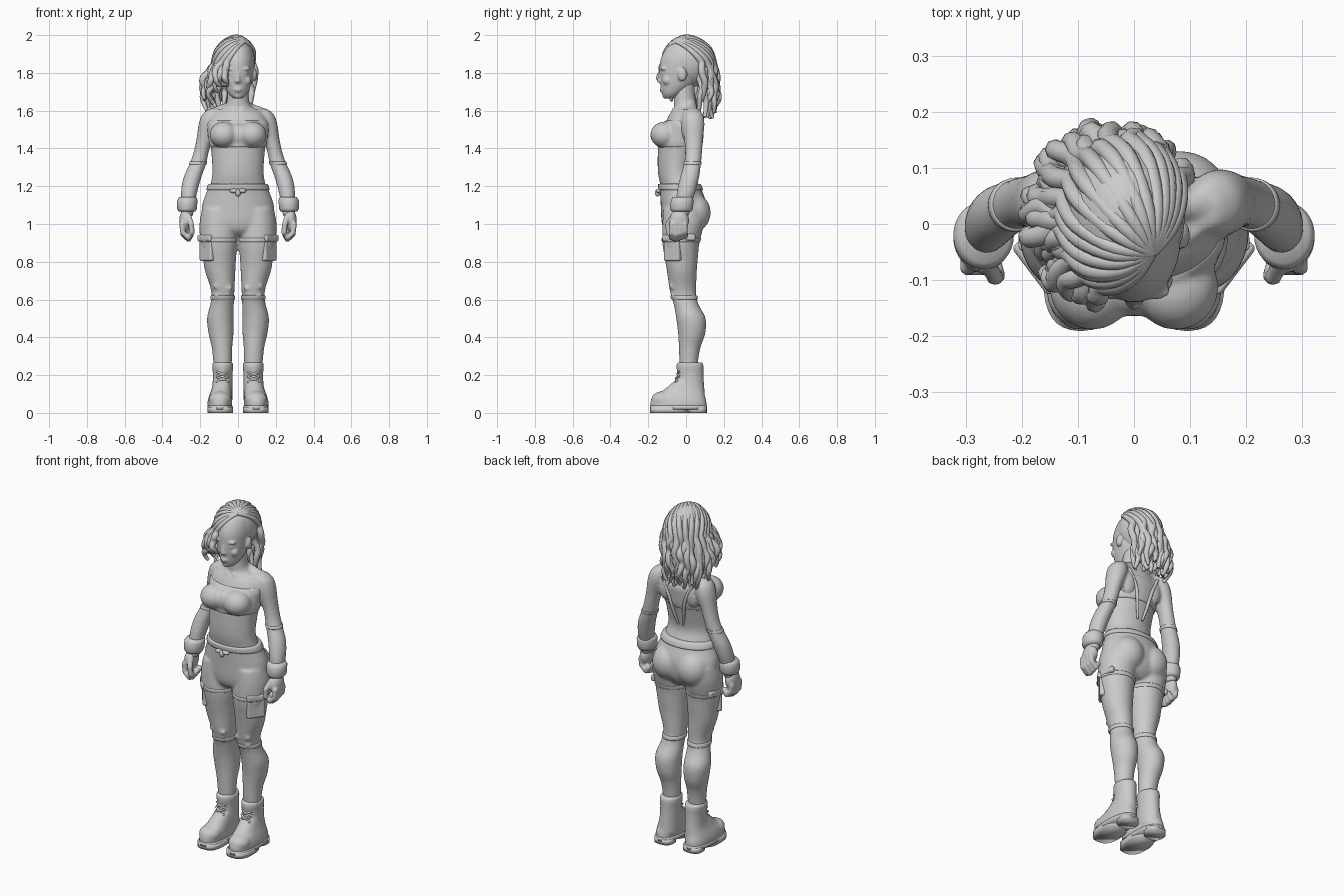
import bpy, bmesh, math, random
from mathutils import Vector, Matrix

random.seed(4)
old = bpy.data.objects.get("Cube")
if old:
    bpy.data.objects.remove(old, do_unlink=True)
clay = bpy.data.materials.new("plain_grey")
clay.use_nodes = True
clay.diffuse_color = (.6, .6, .6, 1)
clay.node_tree.nodes["Principled BSDF"].inputs["Base Color"].default_value = (.6, .6, .6, 1)
SIDES = (1, -1)

def dense(rings, steps=6):
    """Smooth a list of sections: z, centre x, centre y, half width, half depth."""
    pts = [rings[0], *rings, rings[-1]]
    out = []
    for i in range(1, len(pts) - 2):
        for t in (k / steps for k in range(steps)):
            out.append(tuple(q + t * (r - p) / 2 + t * t * (2 * p - 5 * q + 4 * r - s) / 2
                             + t ** 3 * (3 * q - p - 3 * r + s) / 2 for p, q, r, s in zip(*pts[i - 1:i + 3])))
    return out + [rings[-1]]

def section(rings, z):
    path = sorted(dense(rings))
    a, b = next((a, b) for a, b in zip(path, path[1:]) if a[0] <= z <= b[0])
    return Vector(a).lerp(Vector(b), (z - a[0]) / (b[0] - a[0]))

def loft(bm, rings, side=1, power=1, n=32):
    loops = []
    for z, cx, cy, rx, ry in rings:
        loops.append([])
        for i in range(n):
            c, s = math.cos(math.tau * i / n), math.sin(math.tau * i / n)
            x, y = math.copysign(abs(c) ** power, c) * rx, math.copysign(abs(s) ** power, s) * ry
            loops[-1].append(bm.verts.new((side * cx + x, cy + y, z)))
    for a, b in zip(loops, loops[1:]):
        for i in range(n):
            j = (i + 1) % n
            bm.faces.new((a[i], a[j], b[j], b[i]))
    bm.faces.new(loops[0])
    bm.faces.new(loops[-1])

def ball(bm, centre, radii, n=24):
    x, y, z = centre
    angles = [.06 + (math.pi - .12) * k * 2 / n for k in range(n // 2 + 1)]
    loft(bm, [(z - math.cos(a) * radii[2], x, y, math.sin(a) * radii[0], math.sin(a) * radii[1])
              for a in angles], n=n)

def chain(bm, points, radius):
    for a, b in zip(points, points[1:]):
        for k in range(6):
            ball(bm, Vector(a).lerp(Vector(b), k / 5), (radius,) * 3, 12)

def box(bm, centre, size, turn):
    m = Matrix.Translation(centre) @ Matrix.Rotation(turn, 4, 'Z') @ Matrix.Diagonal((*size, 1))
    bmesh.ops.create_cube(bm, size=1, matrix=m)

def band(bm, rings, low, high, grow, side=1):
    """A raised strip that follows a lofted part."""
    lip = (high - low) * .2
    out = []
    for z, g in ((low, -.004), (low, grow * .7), (low + lip, grow),
                 (high - lip, grow), (high, grow * .7), (high, -.004)):
        _, cx, cy, rx, ry = section(rings, z)
        out.append((z, cx, cy, rx + g, ry + g))
    loft(bm, out, side)

def finish(name, bm, voxel=0, bevel=0):
    bmesh.ops.recalc_face_normals(bm, faces=bm.faces)
    me = bpy.data.meshes.new(name)
    bm.to_mesh(me)
    bm.free()
    me.materials.append(clay)
    me.polygons.foreach_set("use_smooth", [not bevel] * len(me.polygons))
    ob = bpy.data.objects.new(name, me)
    bpy.context.collection.objects.link(ob)
    if voxel:
        mod = ob.modifiers.new("fuse", 'REMESH')
        mod.mode, mod.voxel_size, mod.use_smooth_shade = 'VOXEL', voxel, True
        ob.modifiers.new("soften", 'SMOOTH').iterations = 4
    if bevel:
        mod = ob.modifiers.new("round", 'BEVEL')
        mod.width, mod.segments = bevel, 3

def strands(name, paths, radius):
    cu = bpy.data.curves.new(name, 'CURVE')
    cu.dimensions, cu.bevel_depth, cu.bevel_resolution = '3D', radius, 2
    cu.use_fill_caps, cu.resolution_u = True, 3
    for path in paths:
        sp = cu.splines.new('NURBS')
        sp.points.add(len(path) - 1)
        for p, (co, r) in zip(sp.points, path):
            p.co, p.radius = (*co, 1), r
        sp.use_endpoint_u, sp.order_u = True, 3
    cu.materials.append(clay)
    bpy.context.collection.objects.link(bpy.data.objects.new(name, cu))

TORSO = [(1.1, 0, -.01, .17, .11), (1.2, 0, -.035, .148, .1), (1.27, 0, -.052, .136, .096),
         (1.36, 0, -.045, .14, .105), (1.46, 0, -.03, .152, .113), (1.53, 0, -.012, .158, .1),
         (1.58, 0, -.005, .135, .083), (1.61, 0, 0, .085, .066), (1.64, 0, -.005, .062, .06),
         (1.7, 0, -.01, .055, .056), (1.76, 0, -.01, .055, .056)]
ARM = [(1.61, .125, .03, .028, .034), (1.58, .142, .035, .048, .054), (1.53, .154, .038, .054, .06),
       (1.45, .177, .04, .043, .05), (1.38, .195, .04, .04, .045), (1.32, .212, .034, .044, .045),
       (1.25, .24, .02, .047, .05), (1.18, .257, .003, .044, .05), (1.1, .266, -.015, .036, .042),
       (1.04, .27, -.03, .032, .045)]
PELVIS = [(.94, 0, -.02, .1, .07), (.97, 0, -.018, .16, .1), (1.02, 0, -.012, .19, .118),
          (1.1, 0, -.012, .19, .122), (1.17, 0, -.025, .166, .113), (1.215, 0, -.036, .15, .106)]
LEG = [(1.08, .1, -.01, .09, .11), (1, .104, -.015, .1, .11), (.9, .101, -.027, .098, .098),
       (.82, .098, -.025, .088, .088), (.75, .094, -.022, .08, .079), (.67, .083, -.018, .065, .072),
       (.62, .08, -.012, .06, .067), (.57, .085, .002, .063, .066), (.5, .093, .026, .071, .078),
       (.42, .09, .03, .066, .072), (.35, .085, .02, .055, .058), (.28, .082, .015, .05, .05),
       (.2, .082, .015, .045, .045)]
HEAD = [(1.665, 0, -.085, .025, .03), (1.69, 0, -.072, .05, .055), (1.74, 0, -.045, .07, .09),
        (1.8, 0, -.03, .08, .11), (1.87, 0, -.02, .083, .115), (1.93, 0, -.005, .07, .1), (1.97, 0, 0, .04, .06)]
SHAFT = [(.06, .085, .03, .055, .072), (.12, .083, .022, .054, .076), (.2, .081, .023, .052, .07),
         (.245, .081, .021, .056, .072), (.268, .081, .021, .054, .068)]
FOOT = [(.02, .096, -.038, .066, .148), (.06, .096, -.04, .065, .148), (.09, .093, -.035, .06, .135),
        (.12, .088, -.012, .054, .108), (.17, .083, .015, .046, .076)]
CUFF = [(1.065, .27, -.024, .044, .052), (1.08, .27, -.024, .052, .06),
        (1.125, .268, -.02, .054, .06), (1.142, .266, -.018, .046, .052)]
names = ("torso", "head", "top", "trousers", "hems", "pockets", "hands", "cuffs", "boots", "soles", "hair")
torso, head, top, trousers, hems, pockets, hands, cuffs, boots, soles, hair = (bmesh.new() for _ in names)
laces, straps, locks = [], [], []

# Centre parts: neck and torso, face, chest top, pelvis, buckle
loft(torso, dense(TORSO))
loft(head, dense(HEAD))
chain(head, [(0, -.132, 1.805), (0, -.146, 1.757)], .01)
ball(head, (0, -.128, 1.714), (.023, .013, .006))
ball(head, (0, -.126, 1.703), (.019, .013, .006))
ball(head, (0, -.106, 1.68), (.024, .02, .018))
band(top, TORSO, 1.405, 1.55, .006)
ball(top, (0, -.12, 1.47), (.06, .045, .06))
loft(trousers, dense(PELVIS))
band(hems, PELVIS, 1.18, 1.213, .007)
ball(hems, (0, -.15, 1.165), (.014, .014, .02))

for s in SIDES:
    # Arms, collarbones and shoulder blades
    loft(torso, dense(ARM), s)
    chain(torso, [(s * .025, -.065, 1.6), (s * .13, 0, 1.595)], .014)
    chain(torso, [(s * .04, .03, 1.62), (s * .13, .035, 1.585)], .03)
    ball(torso, (s * .085, .055, 1.5), (.05, .035, .075))
    straps.append([((s * .1, .075, 1.57), 1), ((s * .05, .088, 1.48), 1),
                   ((s * .035, .07, 1.38), 1), ((s * .015, .05, 1.3), .6)])
    # Nostrils, brows, eyes, cheeks and ears
    ball(head, (s * .01, -.138, 1.755), (.008, .01, .007))
    ball(head, (s * .035, -.119, 1.822), (.032, .017, .009))
    ball(head, (s * .034, -.117, 1.795), (.017, .014, .009))
    ball(head, (s * .045, -.1, 1.76), (.025, .024, .025))
    ball(head, (s * .087, -.02, 1.79), (.013, .024, .035))
    # Bust, legs, glutes and knee folds
    ball(top, (s * .075, -.113, 1.472), (.076, .076, .07))
    loft(trousers, dense(LEG), s)
    ball(trousers, (s * .08, .043, 1.06), (.092, .088, .1))
    chain(trousers, [(s * .04, -.078, .66), (s * .12, -.078, .67)], .012)
    chain(trousers, [(s * .05, -.07, .63), (s * .115, -.068, .62)], .012)
    # Hems, belt knot and thigh pockets
    band(hems, LEG, .6, .622, .005, s)
    band(hems, LEG, .905, .925, .003, s)
    band(hems, ARM, 1.315, 1.33, .003, s)
    ball(hems, (s * .022, -.146, 1.175), (.022, .014, .012))
    box(pockets, (s * .163, -.07, .865), (.035, .1, .12), -s * .65)
    box(pockets, (s * .168, -.072, .925), (.045, .11, .035), -s * .65)
    box(pockets, (s * .19, 0, .93), (.026, .1, .035), s * .1)
    # Curled hands and cuffs
    ball(hands, (s * .278, -.035, 1.02), (.033, .052, .06))
    for i in range(4):
        y, lift = -.078 + i * .025, .008 * abs(i - 1)
        chain(hands, [(s * .298, y, 1), (s * .292, y, .945 + lift), (s * .262, y, .918 + lift),
                      (s * .246, y, .945 + lift)], .0145)
    chain(hands, [(s * .262, -.065, 1.045), (s * .248, -.095, 1), (s * .244, -.092, .955)], .016)
    loft(cuffs, CUFF, s)
    # Boots with heeled soles and crossed laces
    loft(boots, dense(SHAFT), s)
    loft(boots, dense(FOOT), s, power=.85)
    ball(boots, (s * .096, -.12, .07), (.06, .065, .045))
    for cy, ry, rx in ((-.09, .1, .068), (.06, .05, .056)):
        loft(soles, [(z, .094, cy, rx, ry) for z in (0, .03)], s, power=.75)
    loft(soles, [(z, .095, -.04, .067, .151) for z in (.018, .04)], s, power=.8)
    for z, y in ((.14 + i * .027, -.07 + i * .009) for i in range(4)):
        for d in SIDES:
            laces.append([((s * .083 - d * .03, y + .018, z), 1), ((s * .083, y - .004, z + .012), 1),
                          ((s * .083 + d * .03, y + .018, z + .024), 1)])

# Hair cap with swept locks falling to the back and to one side
centre, size = Vector((-.017, .014, 1.86)), Vector((.108, .132, .138))
ball(hair, centre, size)
parting = Vector((.45, -.5, .75)).normalized()
for layer in (.78, .9, 1):
    for i in range(17):
        deg = 38 + i * 13 + random.uniform(-5, 5)
        a = math.radians(deg)
        edge = Vector((math.cos(a), math.sin(a), -.05))
        path = [(centre + parting.lerp(edge, k / 5).normalized() * layer * size, .5 + .1 * k) for k in range(6)]
        end = 1.54 + .12 * ((deg - 100) / 130) ** 2 + random.uniform(0, .09)
        end = max(end, 1.73) if deg > 218 else end
        drift = .012 + .05 * max(0, -math.cos(a))
        start = path[-1][0]
        for t in (k / 6 for k in range(1, 7)):
            wave = Vector((random.uniform(-1, 1), random.uniform(-1, 1), 0)) * .016
            spot = start + edge * drift * math.sin(t * 2.4) + wave
            spot.z = start.z + (end - start.z) * t
            path.append((spot, 1.05 - .6 * t ** 3))
        locks.append(path)

# Fuse the organic parts and add everything to the scene
voxels = {"torso": .009, "head": .006, "top": .008, "trousers": .009, "hands": .007, "boots": .008}
parts = (torso, head, top, trousers, hems, pockets, hands, cuffs, boots, soles, hair)
for name, bm in zip(names, parts):
    finish(name, bm, voxels.get(name, 0), .01 if name == "pockets" else 0)
strands("back_straps", straps, .01)
strands("boot_laces", laces, .006)
strands("hair_locks", locks, .019)
